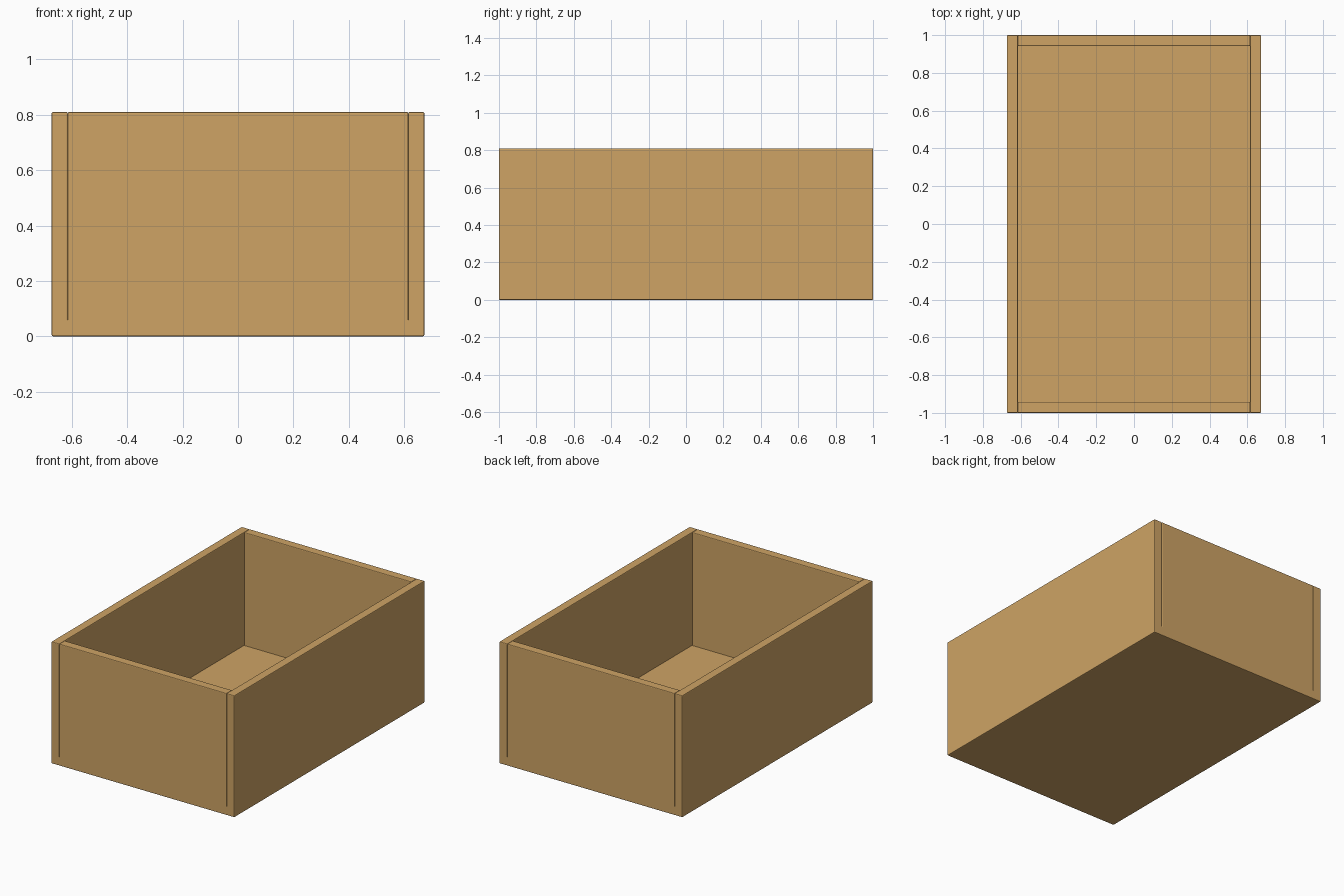
import bpy
import bmesh
from mathutils import Vector

default = bpy.data.objects.get("Cube")
if default:
    bpy.data.objects.remove(default, do_unlink=True)

HALF_X, HALF_Y, HEIGHT = 0.673, 1.0, 0.81
THICK = 0.058
BEVEL = 0.005

# Light wood
wood = bpy.data.materials.new("wood")
wood.use_nodes = True
colour = (0.62, 0.37, 0.13, 1)
wood.diffuse_color = colour
shader = next(n for n in wood.node_tree.nodes if n.type == "BSDF_PRINCIPLED")
shader.inputs["Base Color"].default_value = colour
shader.inputs["Roughness"].default_value = 0.6


def board(name, low, high, joint_z):
    """Box between two corners, rounded except on the edges lying at joint_z."""
    low, high = Vector(low), Vector(high)
    bm = bmesh.new()
    bmesh.ops.create_cube(bm, size=1)
    for v in bm.verts:
        v.co = (low + high) / 2 + v.co * (high - low)
    edges = [e for e in bm.edges
             if any(abs(v.co.z - joint_z) > 1e-4 for v in e.verts)]
    bmesh.ops.bevel(bm, geom=edges, offset=BEVEL, segments=2,
                    profile=0.5, affect="EDGES")
    mesh = bpy.data.meshes.new(name)
    bm.to_mesh(mesh)
    bm.free()
    mesh.materials.append(wood)
    obj = bpy.data.objects.new(name, mesh)
    bpy.context.collection.objects.link(obj)
    return obj


# Floor slab under all four walls
board("floor", (-HALF_X, -HALF_Y, 0), (HALF_X, HALF_Y, THICK), THICK)

# Long side walls run the full depth
inner_x, inner_y = HALF_X - THICK, HALF_Y - THICK
for name, a, b in (("left_wall", inner_x, HALF_X),
                   ("right_wall", -HALF_X, -inner_x)):
    board(name, (a, -HALF_Y, THICK), (b, HALF_Y, HEIGHT), THICK)

# End walls fit between the sides
for name, a, b in (("front_wall", -HALF_Y, -inner_y),
                   ("back_wall", inner_y, HALF_Y)):
    board(name, (-inner_x, a, THICK), (inner_x, b, HEIGHT), THICK)
